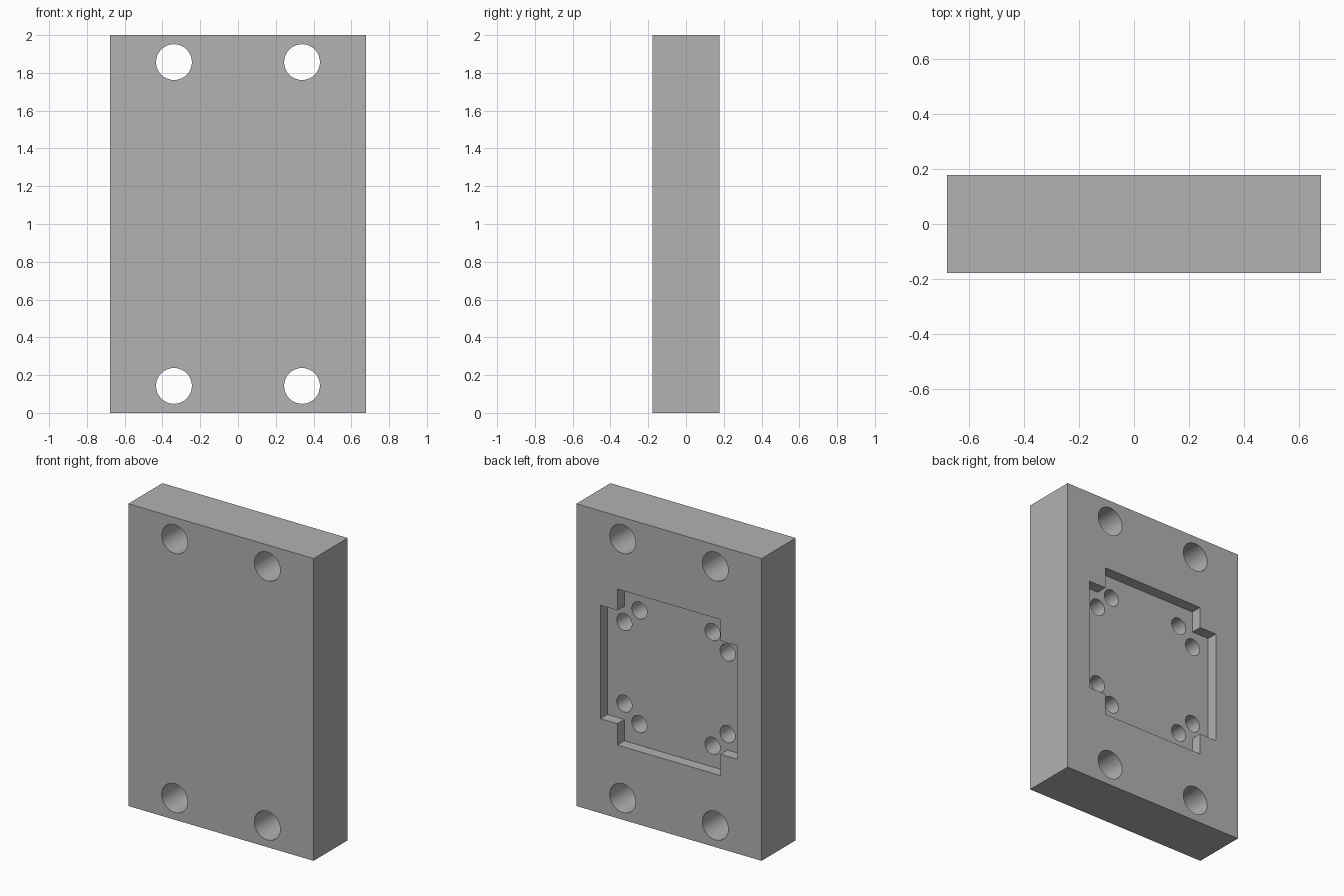
import bpy
import math

if "Cube" in bpy.data.objects:
    bpy.data.objects.remove(bpy.data.objects["Cube"], do_unlink=True)

WIDTH, DEPTH, HEIGHT = 1.356, 0.356, 2.0
BACK = DEPTH / 2
MID = HEIGHT / 2
FLOOR = BACK - 0.073

grey = bpy.data.materials.new("plain grey")
grey.use_nodes = True
colour = (0.445, 0.445, 0.445, 1)
grey.diffuse_color = colour
grey.node_tree.nodes["Principled BSDF"].inputs["Base Color"].default_value = colour


def add_box(name, size, location):
    bpy.ops.mesh.primitive_cube_add(size=1, location=location)
    box = bpy.context.object
    box.name = name
    box.scale = size
    bpy.ops.object.transform_apply(location=False, rotation=False, scale=True)
    box.data.materials.append(grey)
    return box


def add_drill(name, radius, x, z, y_start, y_end):
    bpy.ops.mesh.primitive_cylinder_add(
        vertices=32, radius=radius, depth=abs(y_end - y_start),
        location=(x, (y_start + y_end) / 2, z), rotation=(math.pi / 2, 0, 0))
    drill = bpy.context.object
    drill.name = name
    drill.data.materials.append(grey)
    return drill


def cut(target, cutter):
    mod = target.modifiers.new("cut", 'BOOLEAN')
    mod.operation = 'DIFFERENCE'
    mod.solver = 'EXACT'
    mod.object = cutter
    bpy.context.view_layer.objects.active = target
    bpy.ops.object.modifier_apply(modifier=mod.name)
    bpy.data.objects.remove(cutter, do_unlink=True)


# Solid block
plate = add_box("mounting_plate", (WIDTH, DEPTH, HEIGHT), (0, 0, MID))

# Stepped-corner pocket in the back: a wide and a tall rectangle
for half_x, half_z in ((0.502, 0.375), (0.377, 0.516)):
    cut(plate, add_box("pocket_cutter", (2 * half_x, 0.2, 2 * half_z),
                       (0, FLOOR + 0.1, MID)))

# Four through holes, and a pair of blind holes at each pocket corner
for sx in (-1, 1):
    for sz in (-1, 1):
        cut(plate, add_drill("bolt_hole_cutter", 0.095, sx * 0.339,
                             MID + sz * 0.857, -0.5, 0.5))
        for x, z in ((0.378, 0.27), (0.268, 0.376)):
            cut(plate, add_drill("screw_hole_cutter", 0.056, sx * x,
                                 MID + sz * z, FLOOR - 0.2, FLOOR + 0.04))

# One material, smooth hole walls with sharp rims
plate.data.materials.clear()
plate.data.materials.append(grey)
bpy.ops.object.select_all(action='DESELECT')
plate.select_set(True)
bpy.context.view_layer.objects.active = plate
bpy.ops.object.shade_smooth_by_angle(angle=math.radians(30))
